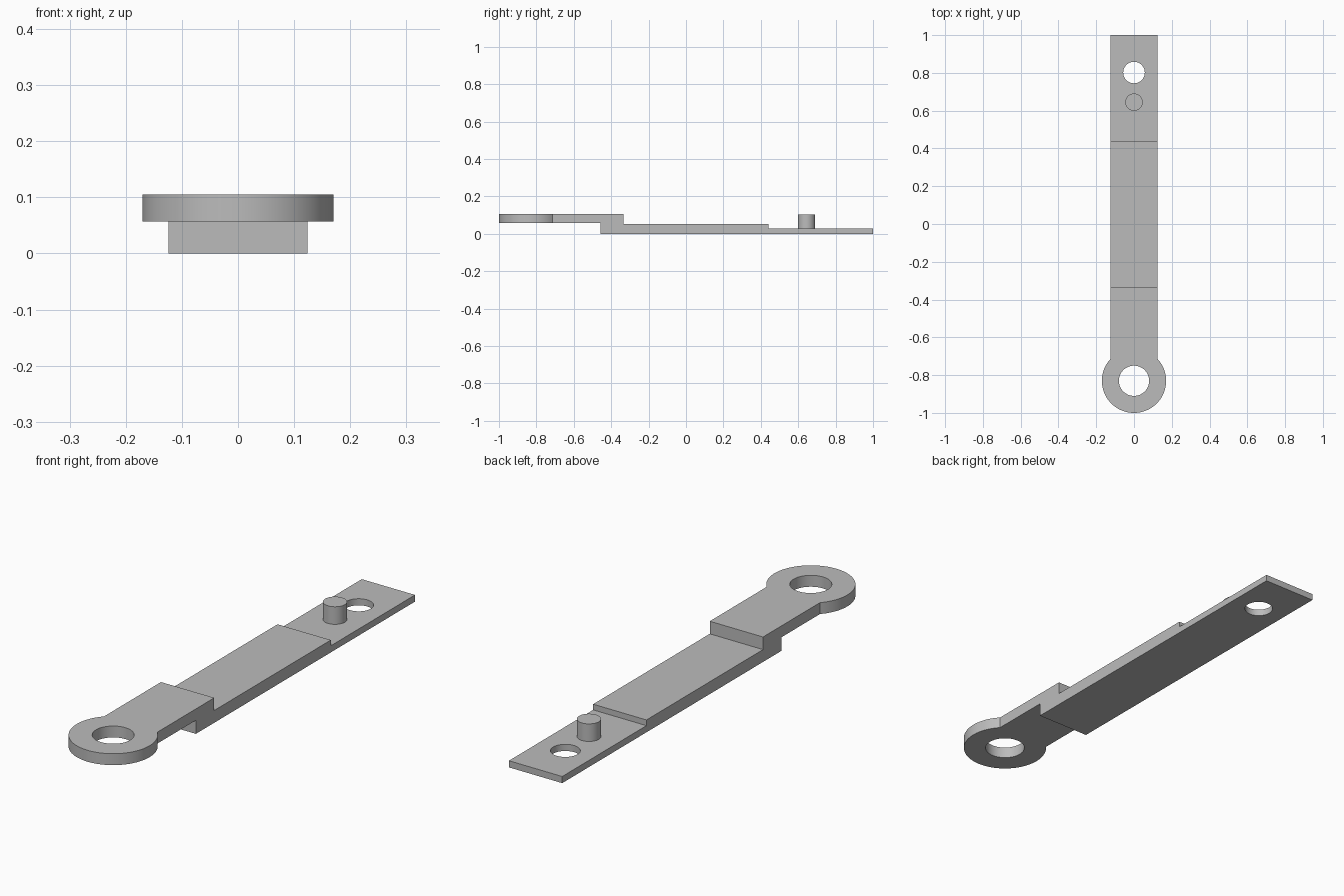
import bpy, bmesh, math
from mathutils import Vector

if "Cube" in bpy.data.objects:
    bpy.data.objects.remove(bpy.data.objects["Cube"], do_unlink=True)

HALF_W, EYE_Y, EYE_R = 0.124, -0.83, 0.17

metal = bpy.data.materials.new("plain_grey")
metal.use_nodes = True
grey = (0.5, 0.5, 0.5, 1)
metal.diffuse_color = grey
metal.node_tree.nodes["Principled BSDF"].inputs["Base Color"].default_value = grey


def prism(name, points, offset):
    """Extrude a closed loop of 3D points along offset."""
    bm = bmesh.new()
    face = bm.faces.new([bm.verts.new(p) for p in points])
    top = bmesh.ops.extrude_face_region(bm, geom=[face])["geom"]
    bmesh.ops.translate(bm, vec=Vector(offset),
                        verts=[g for g in top if isinstance(g, bmesh.types.BMVert)])
    bmesh.ops.recalc_face_normals(bm, faces=bm.faces)
    mesh = bpy.data.meshes.new(name)
    bm.to_mesh(mesh)
    bm.free()
    mesh.materials.append(metal)
    obj = bpy.data.objects.new(name, mesh)
    bpy.context.collection.objects.link(obj)
    return obj


def cylinder(name, y, radius, low, high, sides=64):
    ring = [(radius * math.cos(a), y + radius * math.sin(a), low)
            for a in (math.tau * i / sides for i in range(sides))]
    return prism(name, ring, (0, 0, high - low))


def select_only(obj):
    bpy.ops.object.select_all(action='DESELECT')
    obj.select_set(True)
    bpy.context.view_layer.objects.active = obj


def combine(obj, tool, operation):
    mod = obj.modifiers.new(operation, 'BOOLEAN')
    mod.operation, mod.solver, mod.object = operation, 'EXACT', tool
    select_only(obj)
    bpy.ops.object.modifier_apply(modifier=mod.name)
    bpy.data.objects.remove(tool, do_unlink=True)


# Stepped side profile of the bar, from the raised eye to the thin tail
profile = [(-1.1, 0.057), (-0.457, 0.057), (-0.457, 0), (1, 0), (1, 0.028),
           (0.44, 0.028), (0.44, 0.052), (-0.335, 0.052), (-0.335, 0.105), (-1.1, 0.105)]
bar = prism("link_bar", [(-0.4, y, z) for y, z in profile], (0.8, 0, 0))

# Top outline: straight bar ending in a round eye
start = math.acos(HALF_W / EYE_R)
sweep = math.pi + 2 * start
steps = 64
outline = [(HALF_W, 1.1, -0.2), (-HALF_W, 1.1, -0.2)]
for i in range(steps + 1):
    a = math.pi - start + sweep * i / steps
    outline.append((EYE_R * math.cos(a), EYE_Y + EYE_R * math.sin(a), -0.2))
combine(bar, prism("outline_cutter", outline, (0, 0, 0.6)), 'INTERSECT')

# Eye hole and tail hole
for y, radius in ((EYE_Y, 0.08), (0.802, 0.057)):
    combine(bar, cylinder("hole_cutter", y, radius, -0.2, 0.4), 'DIFFERENCE')

# Upright pin on the tail
pin = cylinder("locating_pin", 0.645, 0.046, 0.02, 0.102)

for obj in (bar, pin):
    select_only(obj)
    bpy.ops.object.shade_smooth_by_angle(angle=math.radians(30))
